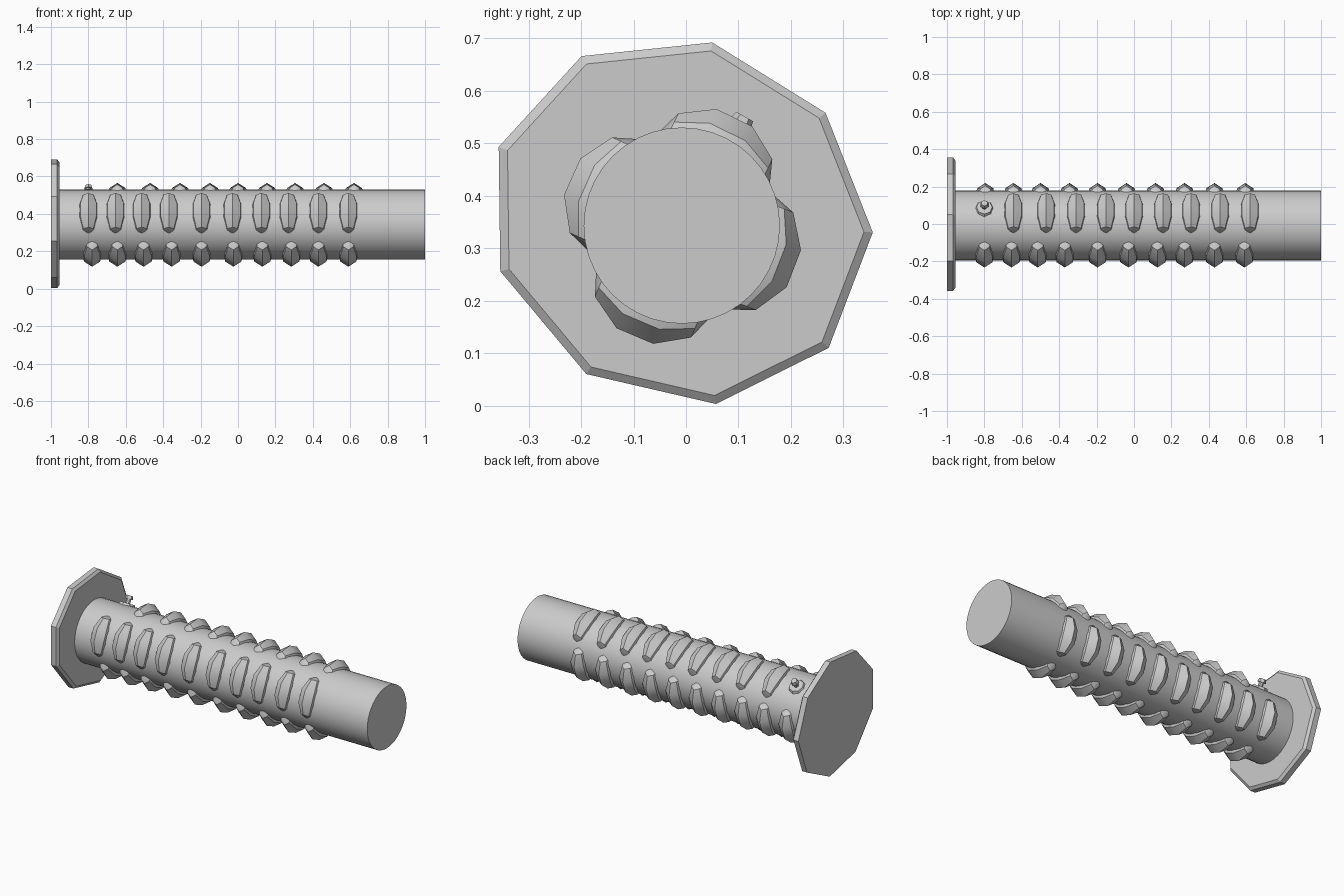
import bpy, bmesh, math
from mathutils import Matrix, Vector

if "Cube" in bpy.data.objects:
    bpy.data.objects.remove(bpy.data.objects["Cube"])

AXIS_Y, AXIS_Z, RADIUS = -0.008, 0.343, 0.187

grey = bpy.data.materials.new("light_grey")
grey.diffuse_color = (0.6, 0.6, 0.6, 1)
grey.use_nodes = True
grey.node_tree.nodes["Principled BSDF"].inputs["Base Color"].default_value = grey.diffuse_color


def finish(name, bm, smooth=True):
    bmesh.ops.recalc_face_normals(bm, faces=bm.faces)
    mesh = bpy.data.meshes.new(name)
    bm.to_mesh(mesh)
    bm.free()
    mesh.materials.append(grey)
    ob = bpy.data.objects.new(name, mesh)
    bpy.context.collection.objects.link(ob)
    if smooth:
        bpy.ops.object.select_all(action='DESELECT')
        ob.select_set(True)
        bpy.context.view_layer.objects.active = ob
        bpy.ops.object.shade_smooth_by_angle(angle=math.radians(30))
    return ob


def radial_frame(x, degrees):
    """Local x runs along the shaft, y around it, z outward."""
    a = math.radians(degrees)
    out = Vector((0, math.cos(a), math.sin(a)))
    along = Vector((1, 0, 0))
    m = Matrix((along, out.cross(along), out)).transposed().to_4x4()
    return Matrix.Translation((x, AXIS_Y, AXIS_Z)) @ m


# Shaft
bm = bmesh.new()
bmesh.ops.create_cone(bm, cap_ends=True, segments=40, radius1=RADIUS, radius2=RADIUS,
                      depth=1.97, matrix=Matrix.Translation((0.015, AXIS_Y, AXIS_Z))
                      @ Matrix.Rotation(math.pi / 2, 4, 'Y'))
finish("shaft", bm)

# Nine-sided end flange with a chamfered inner rim
outline = [(0.05, 0.692), (0.266, 0.558), (0.356, 0.33), (0.272, 0.11), (0.057, 0.003),
           (-0.19, 0.06), (-0.354, 0.256), (-0.357, 0.493), (-0.199, 0.666)]
bm = bmesh.new()
rings = []
for x, s in ((-1, 1), (-0.967, 1), (-0.955, 0.953)):
    rings.append([bm.verts.new((x, y * s, 0.347 + (z - 0.347) * s)) for y, z in outline])
for lower, upper in zip(rings, rings[1:]):
    for i in range(9):
        j = (i + 1) % 9
        bm.faces.new((lower[i], lower[j], upper[j], upper[i]))
bm.faces.new(rings[0])
bm.faces.new(rings[-1])
finish("end_flange", bm, smooth=False)

# Four rows of faceted oval studs
rows = {
    "front": (156, [-0.80, -0.655, -0.515, -0.37, -0.195, -0.03, 0.125, 0.27, 0.43, 0.59]),
    "bottom": (247, [-0.78, -0.645, -0.505, -0.355, -0.195, -0.025, 0.13, 0.285, 0.43, 0.59]),
    "back": (-21, [-0.795, -0.645, -0.50, -0.345, -0.195, -0.04, 0.115, 0.27, 0.43, 0.595]),
    "top": (64, [-0.645, -0.47, -0.31, -0.15, 0.0, 0.155, 0.305, 0.46, 0.62]),
}
for row, (angle, positions) in rows.items():
    bm = bmesh.new()
    for x in positions:
        m = (radial_frame(x, angle) @ Matrix.Translation((0, 0, 0.126))
             @ Matrix.Diagonal((0.064, 0.123, 0.108, 1))
             @ Matrix.Rotation(math.pi / 2, 4, 'X'))
        bmesh.ops.create_uvsphere(bm, u_segments=8, v_segments=5, radius=1, matrix=m)
    finish(row + "_studs", bm)

# Small knob: base disc, stem and head
bm = bmesh.new()
frame = radial_frame(-0.8, 60)
for low, high, r1, r2, sides in ((0.172, 0.196, 0.054, 0.042, 8),
                                 (0.19, 0.224, 0.014, 0.014, 8),
                                 (0.22, 0.24, 0.024, 0.018, 6)):
    bmesh.ops.create_cone(bm, cap_ends=True, segments=sides, radius1=r1, radius2=r2,
                          depth=high - low,
                          matrix=frame @ Matrix.Translation((0, 0, (low + high) / 2)))
finish("small_knob", bm, smooth=False)
